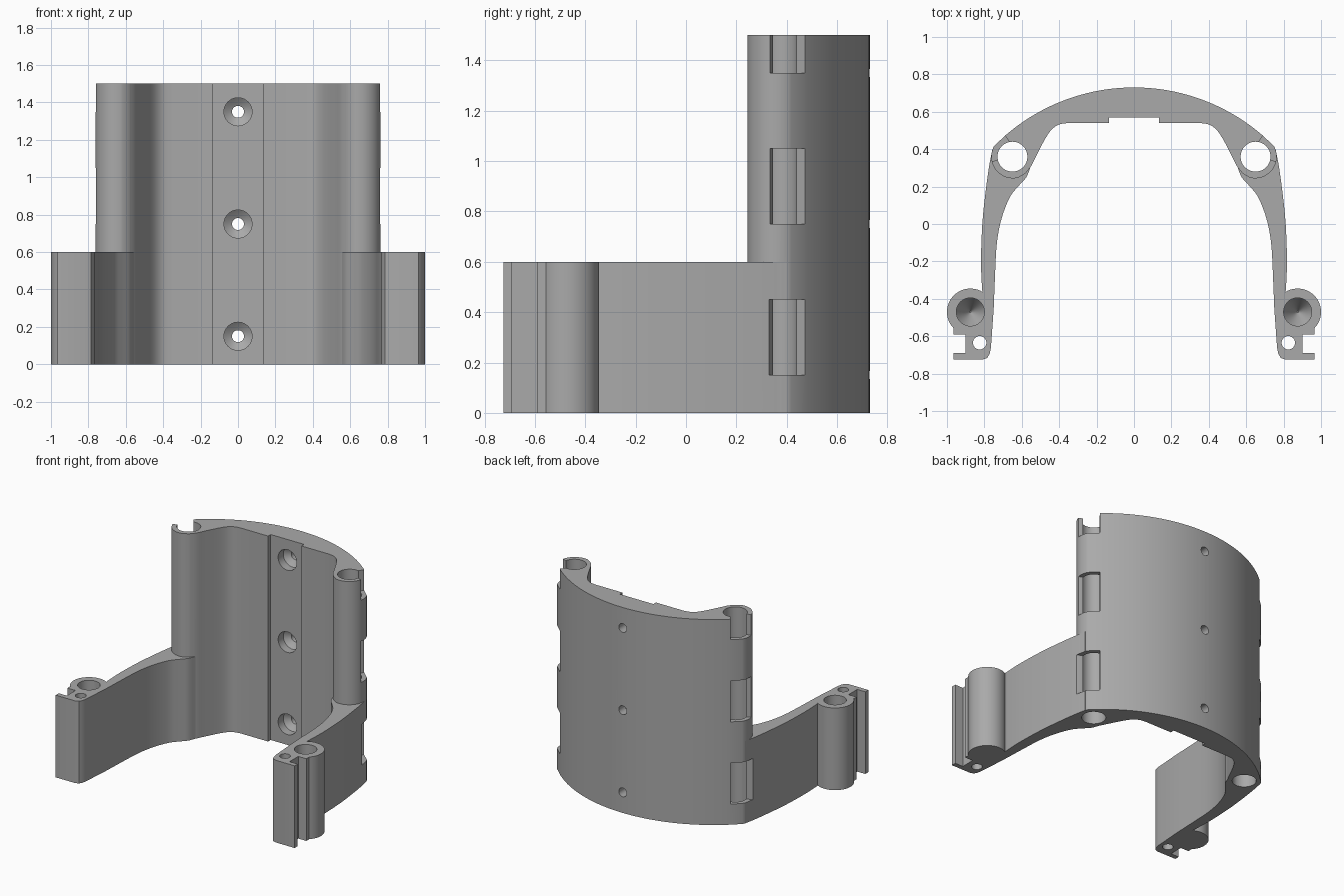
import bpy, bmesh, math
from mathutils import Vector, Matrix

cube = bpy.data.objects.get("Cube")
if cube:
    bpy.data.objects.remove(cube, do_unlink=True)

grey = bpy.data.materials.new("plain grey")
grey.use_nodes = True
colour = (0.4, 0.4, 0.4, 1)
grey.diffuse_color = colour
grey.node_tree.nodes["Principled BSDF"].inputs["Base Color"].default_value = colour


def arc(cx, cy, r, start, end, n):
    angles = [math.radians(start + (end - start) * i / n) for i in range(n + 1)]
    return [(cx + r * math.cos(a), cy + r * math.sin(a)) for a in angles]


def smooth(points, n=5):
    """Smooth curve through the points (Catmull-Rom)."""
    p = [Vector(q) for q in [points[0], *points, points[-1]]]
    out = []
    for a, b, c, d in zip(p, p[1:], p[2:], p[3:]):
        for i in range(n):
            t = i / n
            out.append(tuple(0.5 * (2 * b + (c - a) * t + (2 * a - 5 * b + 4 * c - d) * t ** 2
                                    + (3 * b - a - 3 * c + d) * t ** 3)))
    return out + [tuple(points[-1])]


def mirrored(points):
    return [(-x, y) for x, y in points]


def finish(name, bm):
    bmesh.ops.recalc_face_normals(bm, faces=bm.faces)
    mesh = bpy.data.meshes.new(name)
    bm.to_mesh(mesh)
    bm.free()
    mesh.materials.append(grey)
    obj = bpy.data.objects.new(name, mesh)
    bpy.context.collection.objects.link(obj)
    return obj


def prism(name, outline, z0, z1):
    bm = bmesh.new()
    face = bm.faces.new([bm.verts.new((x, y, z0)) for x, y in outline])
    top = bmesh.ops.extrude_face_region(bm, geom=[face])["geom"]
    bmesh.ops.translate(bm, vec=(0, 0, z1 - z0),
                        verts=[v for v in top if isinstance(v, bmesh.types.BMVert)])
    return finish(name, bm)


def lathe(name, profile, matrix, n=40):
    """Closed turned solid from (radius, height) rings."""
    bm = bmesh.new()
    rings = [[bm.verts.new((x, y, h)) for x, y in arc(0, 0, r, 0, 360 - 360 / n, n - 1)]
             for r, h in profile]
    for low, high in zip(rings, rings[1:]):
        for i in range(n):
            j = (i + 1) % n
            bm.faces.new((low[i], low[j], high[j], high[i]))
    bm.faces.new(rings[0][::-1])
    bm.faces.new(rings[-1])
    bm.transform(matrix)
    return finish(name, bm)


def combine(body, other, operation):
    mod = body.modifiers.new(operation.title(), 'BOOLEAN')
    mod.operation = operation
    mod.solver = 'EXACT'
    mod.object = other
    bpy.context.view_layer.objects.active = body
    bpy.ops.object.modifier_apply(modifier=mod.name)
    bpy.data.objects.remove(other, do_unlink=True)


# Tall curved back wall with a rounded post at each edge
HX, HY = 0.647, 0.36
back = arc(0, -0.32, 1.05, 90, 49.5, 24)
post = arc(HX, HY, 0.116, 30, -105, 20)
inner = smooth([(0.58, 0.272), (0.55, 0.31), (0.52, 0.37), (0.475, 0.455),
                (0.44, 0.505), (0.40, 0.532), (0.35, 0.54)])
half = back + post + inner + [(0.135, 0.54), (0.135, 0.57)]
body = prism("bracket_body", half + mirrored(half)[:0:-1], 0, 1.5)

# Low arms ending in a round boss and a notched clamp tip
arm_inner = smooth([(0.555, 0.30), (0.577, 0.248), (0.62, 0.20), (0.66, 0.15), (0.695, 0.07),
                    (0.72, -0.02), (0.735, -0.12), (0.742, -0.25), (0.75, -0.45)], 4)
tip = [(0.765, -0.66), (0.772, -0.695), (0.785, -0.716), (0.81, -0.725),
       (0.965, -0.725), (0.965, -0.69), (0.9, -0.69), (0.9, -0.59), (0.965, -0.59)]
boss = arc(0.875, -0.47, 0.125, -44, 122, 24)
arm_outer = smooth([(0.812, -0.355), (0.818, -0.2), (0.811, 0), (0.795, 0.16),
                    (0.776, 0.3), (0.757, 0.40)], 4)
arm = arm_inner + tip + boss + arm_outer + [(0.70, 0.40)]

for outline in (arm, mirrored(arm)):
    combine(body, prism("arm", outline, 0, 0.6), 'UNION')

# Holes and side windows
window = [(HX, HY), (0.66, 0.43), (0.69, 0.475), (0.9, 0.475), (0.9, 0.31),
          (0.78, 0.325), (0.73, 0.345)]
for side in (1, -1):
    at = lambda x, y: Matrix.Translation((side * x, y, 0))
    combine(body, lathe("rod_hole", [(0.08, -0.1), (0.08, 1.6)], at(HX + 0.003, HY)), 'DIFFERENCE')
    combine(body, lathe("pin_hole", [(0.036, -0.1), (0.036, 0.7)], at(0.825, -0.635), 24), 'DIFFERENCE')
    combine(body, lathe("boss_hole", [(0.004, 0.12), (0.05, 0.2), (0.075, 0.24), (0.075, 0.7)],
                        at(0.875, -0.47)), 'DIFFERENCE')
    for z0, z1 in ((0.15, 0.45), (0.75, 1.05), (1.35, 1.6)):
        outline = window if side > 0 else mirrored(window)
        combine(body, prism("window", outline, z0, z1), 'DIFFERENCE')

# Countersunk screw holes through the back wall
for z in (0.15, 0.75, 1.35):
    turn = Matrix.Translation((0, 0, z)) @ Matrix.Rotation(math.radians(-90), 4, 'X')
    combine(body, lathe("screw_hole", [(0.075, 0.5), (0.075, 0.63), (0.05, 0.65),
                                       (0.032, 0.66), (0.032, 0.8)], turn), 'DIFFERENCE')

bpy.ops.object.select_all(action='DESELECT')
body.select_set(True)
bpy.context.view_layer.objects.active = body
bpy.ops.object.shade_smooth_by_angle(angle=math.radians(25))
